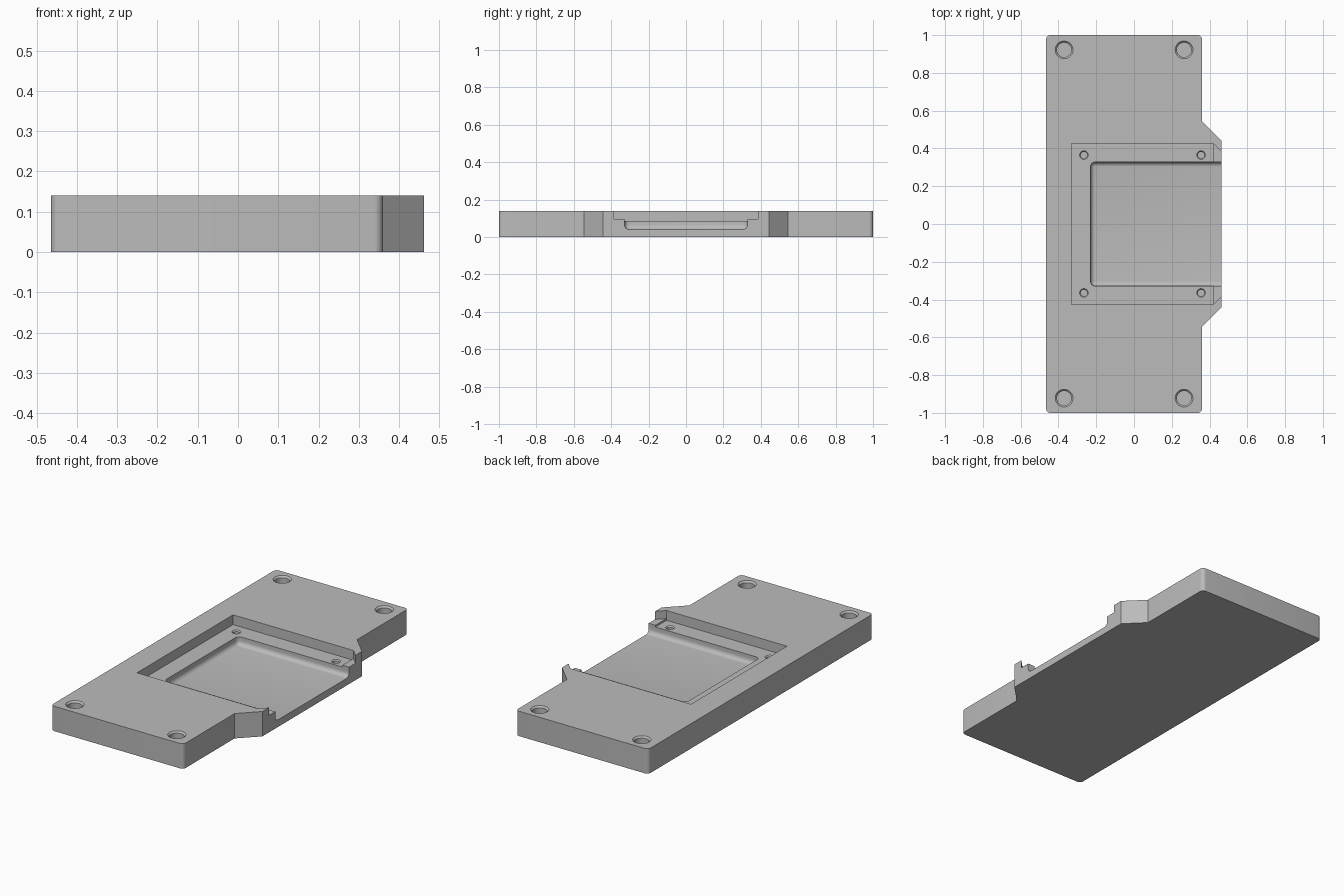
import bpy, bmesh, math

if "Cube" in bpy.data.objects:
    bpy.data.objects.remove(bpy.data.objects["Cube"])

H = 0.14          # plate thickness
SHELF = 0.085     # recess shelf height
LIP = 0.095       # raised lip at the open side
FLOOR = 0.04      # deep pocket floor

grey = bpy.data.materials.new("plain grey")
grey.diffuse_color = (0.5, 0.5, 0.5, 1)
grey.use_nodes = True
grey.node_tree.nodes["Principled BSDF"].inputs["Base Color"].default_value = grey.diffuse_color


def add_object(name, bm):
    bmesh.ops.recalc_face_normals(bm, faces=bm.faces)
    mesh = bpy.data.meshes.new(name)
    bm.to_mesh(mesh)
    bm.free()
    mesh.materials.append(grey)
    obj = bpy.data.objects.new(name, mesh)
    bpy.context.collection.objects.link(obj)
    return obj


def prism(points, z0, z1):
    bm = bmesh.new()
    face = bm.faces.new([bm.verts.new((x, y, z0)) for x, y in points])
    ext = bmesh.ops.extrude_face_region(bm, geom=[face])["geom"]
    for v in ext:
        if isinstance(v, bmesh.types.BMVert):
            v.co.z = z1
    bmesh.ops.recalc_face_normals(bm, faces=bm.faces)
    return bm


def mirrored(half):
    """Close an outline given on the +y side, left to right."""
    return half + [(x, -y) for x, y in reversed(half)]


def round_edges(bm, rule, radius, segments):
    edges = [e for e in bm.edges if rule(*[v.co for v in e.verts])]
    bmesh.ops.bevel(bm, geom=edges, offset=radius, segments=segments,
                    profile=0.5, affect='EDGES')


def hole_cutter(name, x, y, top, bottom, radius, chamfer):
    """Blind hole with a chamfered mouth, turned from a profile."""
    n = 40
    over = 0.01
    rings = [(radius + chamfer + over, top + over),
             (radius, top - chamfer), (radius, bottom)]
    bm = bmesh.new()
    loops = [[bm.verts.new((x + r * math.cos(2 * math.pi * i / n),
                            y + r * math.sin(2 * math.pi * i / n), z))
              for i in range(n)] for r, z in rings]
    for a, b in zip(loops, loops[1:]):
        for i in range(n):
            j = (i + 1) % n
            bm.faces.new((a[i], a[j], b[j], b[i]))
    bm.faces.new(loops[0])
    bm.faces.new(loops[-1])
    return add_object(name, bm)


# Plate with side tab and rounded outer corners
bm = prism(mirrored([(-0.465, 1), (0.36, 1), (0.36, 0.545), (0.462, 0.443)]), 0, H)
round_edges(bm, lambda a, b: abs(a.z - b.z) > 0.1 and abs(a.y) > 0.9, 0.022, 6)
plate = add_object("mounting_plate", bm)

cutters = []

# Shallow rectangular recess
cutters.append(add_object("recess_cutter", prism(
    mirrored([(-0.33, 0.427), (0.42, 0.427)]), SHELF, 0.2)))

# Tapered opening through the tab, over the raised lip
cutters.append(add_object("opening_cutter", prism(
    mirrored([(0.40, 0.40), (0.42, 0.427), (0.50, 0.347)]), LIP, 0.2)))

# Deep pocket with rounded corners and floor edges, open on the right
bm = prism(mirrored([(-0.23, 0.328), (0.6, 0.328)]), FLOOR, 0.2)
round_edges(bm, lambda a, b: (a.z < 0.1 and b.z < 0.1 and min(a.x, b.x) < 0)
            or (abs(a.z - b.z) > 0.1 and a.x < 0), 0.025, 6)
cutters.append(add_object("pocket_cutter", bm))

# Corner holes and small shelf holes
for s in (-1, 1):
    for x in (-0.37, 0.265):
        cutters.append(hole_cutter("corner_hole_cutter", x, s * 0.922, H, 0.04, 0.038, 0.009))
    for x in (-0.265, 0.355):
        cutters.append(hole_cutter("shelf_hole_cutter", x, s * 0.365, SHELF, 0.03, 0.017, 0.006))

for c in cutters:
    c.hide_render = True
    mod = plate.modifiers.new(c.name, 'BOOLEAN')
    mod.operation = 'DIFFERENCE'
    mod.solver = 'EXACT'
    mod.object = c

# Apply the cuts and remove the cutters
bpy.context.view_layer.objects.active = plate
plate.select_set(True)
for mod in list(plate.modifiers):
    bpy.ops.object.modifier_apply(modifier=mod.name)
for c in cutters:
    bpy.data.objects.remove(c)

bpy.ops.object.shade_smooth_by_angle(angle=math.radians(30))
